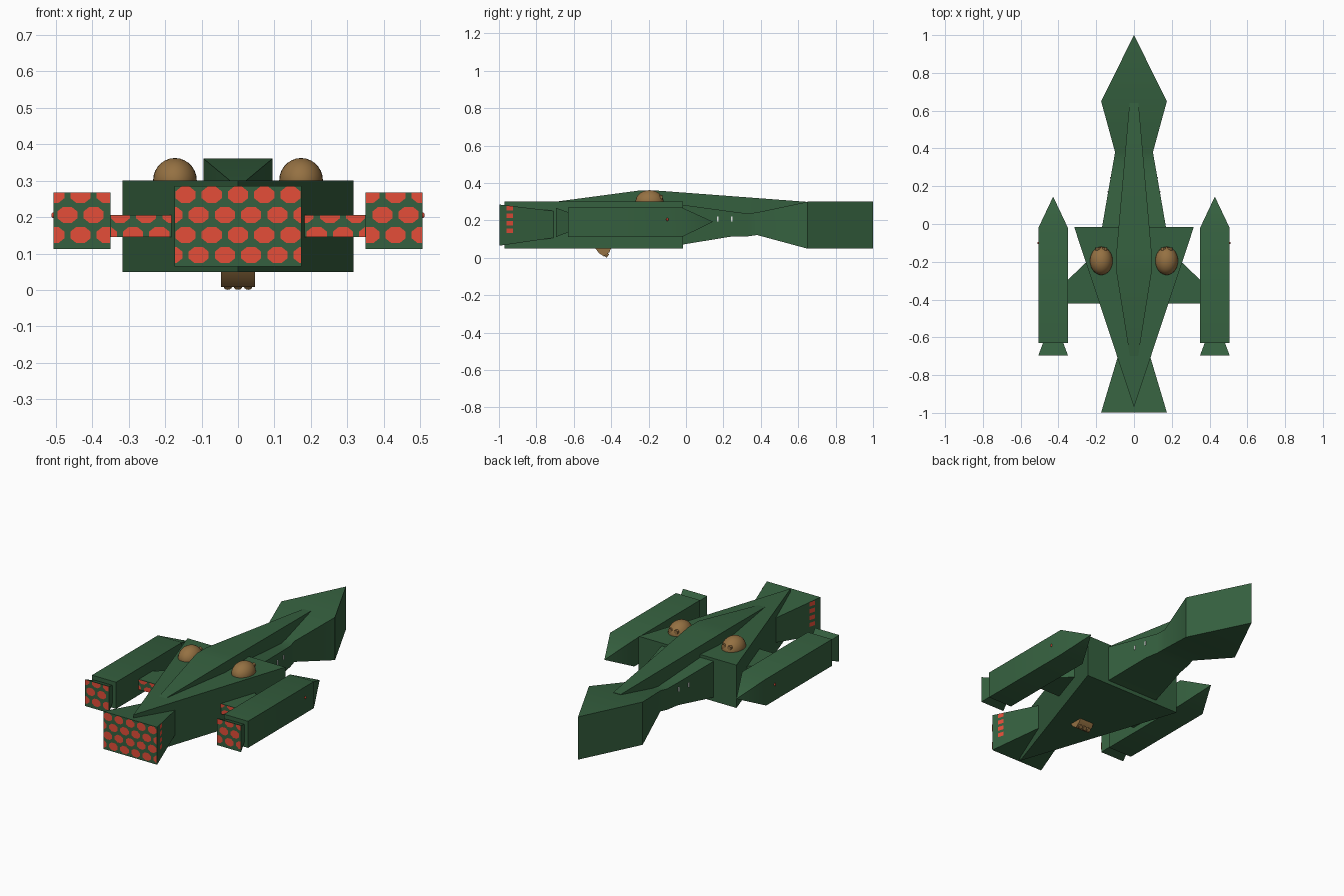
import bpy, bmesh, math
from mathutils import Matrix, Vector

if "Cube" in bpy.data.objects:
    bpy.data.objects.remove(bpy.data.objects["Cube"])


def mat(name, rgb):
    m = bpy.data.materials.new(name)
    m.diffuse_color = (*rgb, 1)
    m.use_nodes = True
    m.node_tree.nodes["Principled BSDF"].inputs["Base Color"].default_value = m.diffuse_color
    return m


GREEN = mat("hull green", (0.036, 0.118, 0.05))
BROWN = mat("turret bronze", (0.30, 0.165, 0.055))
RED = mat("engine red", (0.78, 0.075, 0.04))
WHITE = mat("window white", (0.8, 0.8, 0.8))


def finish(bm, name, material, smooth=30):
    bmesh.ops.remove_doubles(bm, verts=bm.verts, dist=1e-5)
    bmesh.ops.recalc_face_normals(bm, faces=bm.faces)
    me = bpy.data.meshes.new(name)
    bm.to_mesh(me)
    bm.free()
    me.materials.append(material)
    ob = bpy.data.objects.new(name, me)
    bpy.context.collection.objects.link(ob)
    if smooth:
        bpy.ops.object.select_all(action='DESELECT')
        ob.select_set(True)
        bpy.context.view_layer.objects.active = ob
        bpy.ops.object.shade_smooth_by_angle(angle=math.radians(smooth))
    return ob


def loft(name, sections, material=GREEN, cx=0.0):
    """Rectangular sections (y, half width, z low, z high) joined along y."""
    bm = bmesh.new()
    rings = [[bm.verts.new((cx + sx * w, y, z)) for sx, z in
              ((-1, lo), (1, lo), (1, hi), (-1, hi))] for y, w, lo, hi in sections]
    for a, b in zip(rings, rings[1:]):
        for i in range(4):
            j = (i + 1) % 4
            bm.faces.new((a[i], a[j], b[j], b[i]))
    bm.faces.new(rings[0])
    bm.faces.new(rings[-1])
    bmesh.ops.remove_doubles(bm, verts=bm.verts, dist=1e-5)
    bmesh.ops.dissolve_degenerate(bm, dist=1e-5, edges=bm.edges)
    return finish(bm, name, material)


def prism(name, pts, axis, lo, hi, material=GREEN):
    """Polygon extruded along z (points x, y) or along x (points y, z)."""
    bm = bmesh.new()
    put = (lambda p, h: (p[0], p[1], h)) if axis == 'z' else (lambda p, h: (h, p[0], p[1]))
    a = [bm.verts.new(put(p, lo)) for p in pts]
    b = [bm.verts.new(put(p, hi)) for p in pts]
    bm.faces.new(a)
    bm.faces.new(b)
    for i in range(len(pts)):
        j = (i + 1) % len(pts)
        bm.faces.new((a[i], a[j], b[j], b[i]))
    return finish(bm, name, material)


def barrel(name, start, end, r):
    a, b = Vector(start), Vector(end)
    bm = bmesh.new()
    m = Matrix.Translation((a + b) / 2) @ (b - a).to_track_quat('Z', 'Y').to_matrix().to_4x4()
    bmesh.ops.create_cone(bm, cap_ends=True, segments=12, radius1=r, radius2=r,
                          depth=(b - a).length, matrix=m)
    finish(bm, name, BROWN)


def ball(name, loc, scale, material, seg=28):
    bm = bmesh.new()
    m = Matrix.Translation(loc) @ Matrix.Diagonal((*scale, 1))
    bmesh.ops.create_uvsphere(bm, u_segments=seg, v_segments=seg // 2, radius=1, matrix=m)
    finish(bm, name, material, 60)


def glow(name, x0, x1, z0, z1, y):
    """Staggered red patches over a rear panel, trimmed to its outline."""
    bm = bmesh.new()
    for row in range(-1, 6):
        zc = 0.096 + 0.055 * row
        for col in range(-9, 10):
            xc = 0.072 * (col + 0.5 * (row % 2 == 0))
            pts = []
            for k in range(8):
                a = math.pi / 8 + k * math.pi / 4
                pts.append((min(max(xc + 0.030 * math.cos(a), x0), x1),
                            min(max(zc + 0.024 * math.sin(a), z0), z1)))
            w = max(p[0] for p in pts) - min(p[0] for p in pts)
            h = max(p[1] for p in pts) - min(p[1] for p in pts)
            if w < 0.006 or h < 0.006:
                continue
            uniq = [p for i, p in enumerate(pts) if (Vector(p) - Vector(pts[i - 1])).length > 1e-4]
            bm.faces.new([bm.verts.new((x, y, z)) for x, z in uniq])
    ob = finish(bm, name, RED, 0)
    for p in ob.data.polygons:
        if p.normal.y > 0:
            p.flip()


# Main body wedge, neck with nose, and tail engine flare
prism("main_body", [(-0.317, -0.015), (0.317, -0.015), (0, -0.97)], 'z', 0.049, 0.30)
loft("neck_and_nose", [(-0.05, 0.175, 0.066, 0.288), (0.25, 0.123, 0.115, 0.247),
                       (0.33, 0.109, 0.115, 0.237), (0.38, 0.10, 0.122, 0.243),
                       (0.65, 0.174, 0.049, 0.30), (1.0, 0.0, 0.049, 0.30)])
loft("tail_flare", [(-0.998, 0.174, 0.065, 0.285), (-0.70, 0.085, 0.108, 0.25)])
glow("tail_glow", -0.173, 0.173, 0.066, 0.284, -1.0)

# Raised dorsal spine
loft("spine", [(-0.70, 0.022, 0.2, 0.30), (-0.25, 0.094, 0.2, 0.36),
               (-0.16, 0.094, 0.2, 0.36), (0.64, 0.024, 0.2, 0.30)])

for s, side in ((-1, "left"), (1, "right")):
    # Side engines with pointed noses and flared exhausts
    cx = s * 0.428
    loft(side + "_engine", [(-0.63, 0.078, 0.112, 0.268), (-0.02, 0.078, 0.112, 0.268),
                            (0.145, 0.0, 0.193, 0.193)], cx=cx)
    loft(side + "_engine_flare", [(-0.695, 0.078, 0.112, 0.268), (-0.62, 0.05, 0.14, 0.24)], cx=cx)
    glow(side + "_engine_glow", cx - 0.077, cx + 0.077, 0.113, 0.267, -0.697)
    ball(side + "_marker_light", (s * 0.506, -0.1, 0.205), (0.006, 0.006, 0.008), RED, 12)

    # Pylons
    prism(side + "_pylon", [(s * 0.12, -0.42), (s * 0.36, -0.42), (s * 0.36, -0.305),
                            (s * 0.25, -0.20), (s * 0.12, -0.20)], 'z', 0.145, 0.205)
    a, b = sorted((s * 0.17, s * 0.349))
    glow(side + "_pylon_glow", a, b, 0.146, 0.204, -0.422)

    # Dome turrets with twin barrels
    ball(side + "_dome", (s * 0.173, -0.195, 0.30), (0.06, 0.075, 0.062), BROWN)
    for d in (-0.018, 0.018):
        x = s * 0.173 + d
        barrel(side + "_dome_barrel", (x, -0.18, 0.323), (x, -0.125, 0.323), 0.013)

    # Neck windows
    for y, x in ((0.17, 0.137), (0.245, 0.124)):
        prism(side + "_window", [(y - 0.004, 0.195), (y + 0.004, 0.195), (y + 0.004, 0.22),
                                 (y - 0.004, 0.22)], 'x', s * (x - 0.003), s * (x + 0.003), WHITE)

    # Ragged red strip on the flare side
    for k in range(4):
        z = 0.145 + 0.04 * k
        bm = bmesh.new()
        bm.faces.new([bm.verts.new((s * (0.176 - 0.299 * (y + 0.998)), y, zz)) for y, zz in
                      ((-0.96, z - 0.012), (-0.925, z - 0.012), (-0.925, z + 0.012), (-0.96, z + 0.012))])
        ob = finish(bm, side + "_flare_mark", RED, 0)
        if ob.data.polygons[0].normal.x * s < 0:
            ob.data.polygons[0].flip()

# Belly turret with barrels
prism("belly_turret", [(-0.485, 0.052), (-0.40, 0.052), (-0.41, 0.03), (-0.44, 0.008),
                       (-0.465, 0.025)], 'x', -0.046, 0.046, BROWN)
for x in (-0.028, 0.0, 0.028):
    barrel("belly_barrel", (x, -0.445, 0.034), (x, -0.418, 0.009), 0.0115)
